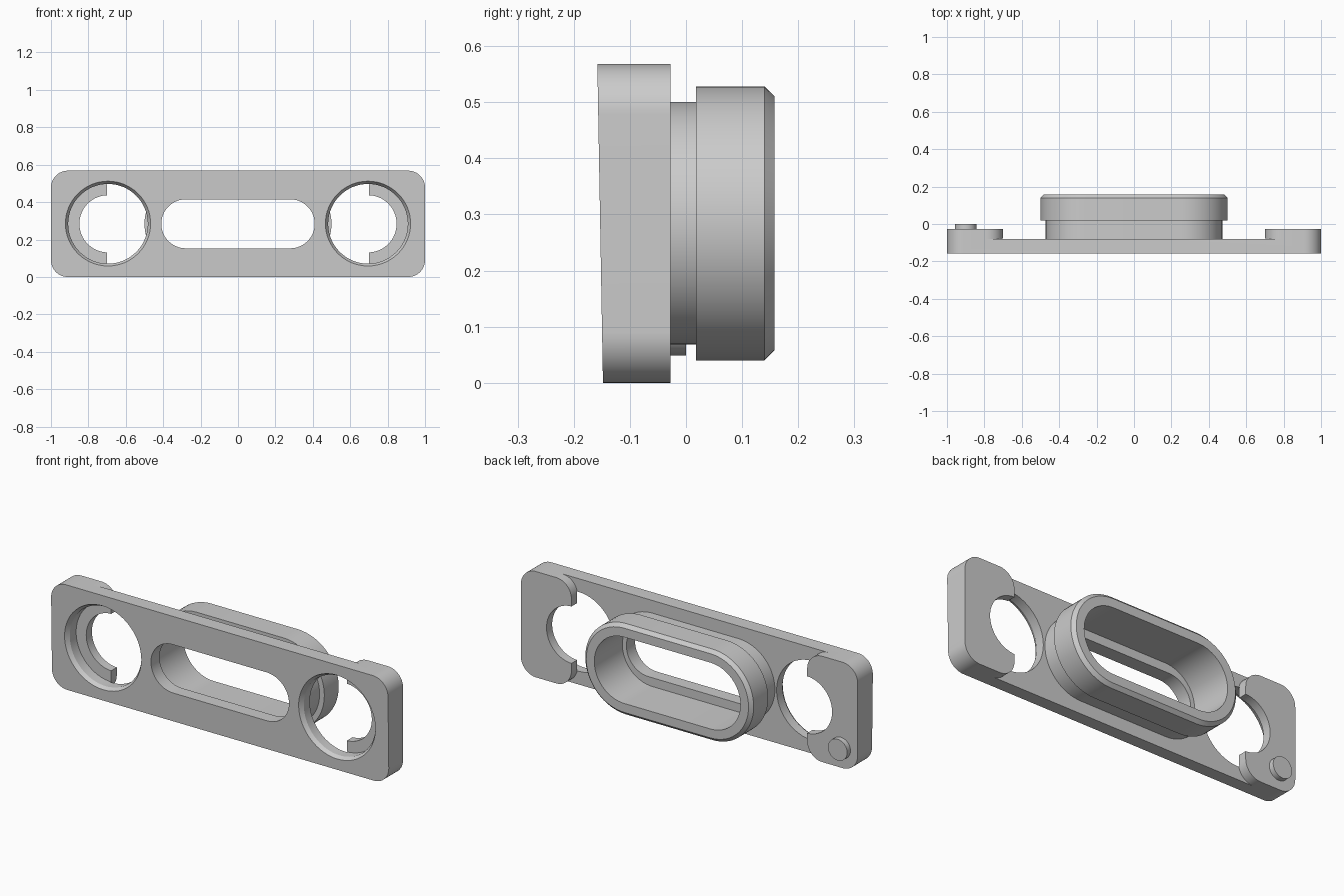
import bpy, bmesh
from math import sin, cos, pi, radians

if "Cube" in bpy.data.objects:
    bpy.data.objects.remove(bpy.data.objects["Cube"])

ZC = 0.284          # mid height of the plate


def outline(hx, hz, r, cx=0.0, cz=ZC, n=16):
    """Rounded rectangle in x/z; becomes a slot or circle when r fills it."""
    pts = []
    for q, (sx, sz) in enumerate([(1, 1), (-1, 1), (-1, -1), (1, -1)]):
        for i in range(n + 1):
            a = (q + i / n) * pi / 2
            pts.append((cx + sx * (hx - r) + r * cos(a), cz + sz * (hz - r) + r * sin(a)))
    return pts


def loft(name, rings):
    """Closed solid through outlines placed at successive y values."""
    bm = bmesh.new()
    loops = [[bm.verts.new((x, y, z)) for x, z in pts] for pts, y in rings]
    n = len(loops[0])
    for a, b in zip(loops, loops[1:]):
        for i in range(n):
            j = (i + 1) % n
            bm.faces.new((a[i], a[j], b[j], b[i]))
    bm.faces.new(loops[0])
    bm.faces.new(loops[-1])
    bmesh.ops.remove_doubles(bm, verts=bm.verts, dist=1e-5)
    bmesh.ops.recalc_face_normals(bm, faces=bm.faces)
    me = bpy.data.meshes.new(name)
    bm.to_mesh(me)
    bm.free()
    ob = bpy.data.objects.new(name, me)
    bpy.context.collection.objects.link(ob)
    return ob


def combine(target, tool, op):
    tool.hide_render = True
    mod = target.modifiers.new(op, 'BOOLEAN')
    mod.operation, mod.solver, mod.object = op, 'EXACT', tool
    bpy.context.view_layer.objects.active = target
    bpy.ops.object.modifier_apply(modifier=mod.name)
    bpy.data.objects.remove(tool)


def slot(r, straight=0.256):
    return outline(straight + r, r, r)


def disc(r, cx, cz=ZC):
    return outline(r, r, r, cx, cz)


# Mounting plate with a slightly sloped front face
plate = loft("mounting_plate", [(outline(1, ZC, 0.09), -0.15), (outline(1, ZC, 0.09), -0.028)])
for v in plate.data.vertices:
    if v.co.y < -0.1:
        v.co.y = -0.148 - 0.010 * v.co.z / (2 * ZC)

# Recess between the two raised, rounded end pads
R, H, X = 0.09, 2 * ZC, 0.70
right = [(X + R, -0.1)]
right += [(X + R - R * sin(a), R - R * cos(a)) for a in [i * pi / 24 for i in range(13)]]
right += [(X + R - R * cos(a), H - R + R * sin(a)) for a in [i * pi / 24 for i in range(13)]]
right += [(X + R, H + 0.1)]
recess = right + [(-x, z) for x, z in reversed(right)]
combine(plate, loft("recess_cutter", [(recess, -0.08), (recess, 0.1)]), 'DIFFERENCE')

# Stepped oval collar with a chamfered rim
collar = loft("collar", [(slot(0.216), -0.10), (slot(0.216), 0.018), (slot(0.244), 0.018),
                         (slot(0.244), 0.140), (slot(0.226), 0.158)])
combine(plate, collar, 'UNION')

# Locating peg on one pad
peg = disc(0.057, -0.90, 0.106)
combine(plate, loft("peg", [(peg, -0.06), (peg, 0.0)]), 'UNION')

# Collar cavity and narrower front slot
combine(plate, loft("cavity_cutter", [(slot(0.178), -0.08), (slot(0.178), 0.3)]), 'DIFFERENCE')
combine(plate, loft("slot_cutter", [(slot(0.131, 0.279), -0.3), (slot(0.131, 0.279), 0.0)]), 'DIFFERENCE')

# Chamfered front bores with smaller holes through the pads
for s in (-1, 1):
    cx = s * 0.695
    bore = loft("bore_cutter", [(disc(0.228, cx), -0.2), (disc(0.228, cx), -0.153),
                                (disc(0.213, cx), -0.130), (disc(0.213, cx), -0.076)])
    combine(plate, bore, 'DIFFERENCE')
    combine(plate, loft("hole_cutter", [(disc(0.153, cx), -0.1), (disc(0.153, cx), 0.1)]), 'DIFFERENCE')

plate.select_set(True)
bpy.context.view_layer.objects.active = plate
bpy.ops.object.shade_smooth_by_angle(angle=radians(25))
